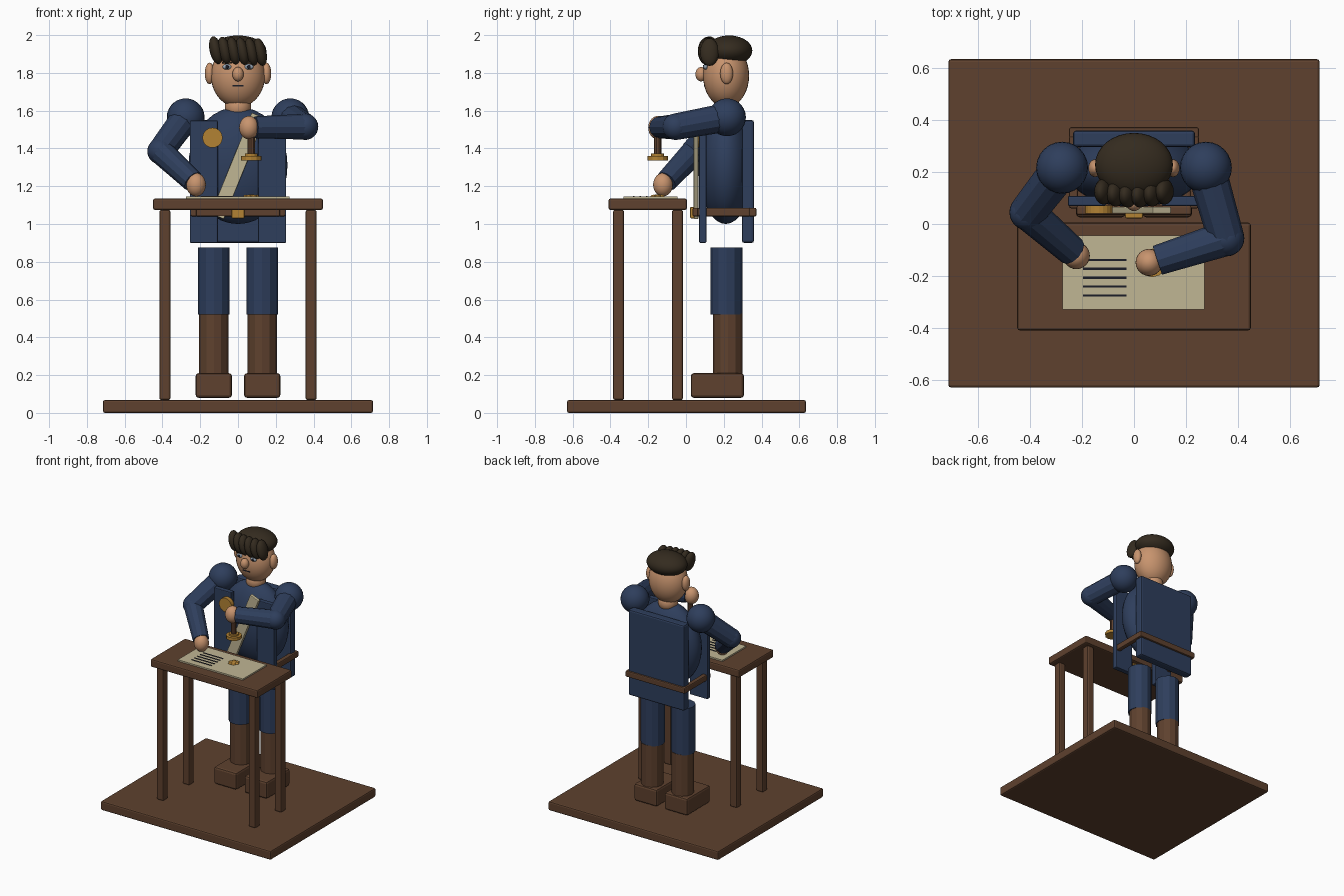
import bpy, math
from mathutils import Vector

if "Cube" in bpy.data.objects:
    bpy.data.objects.remove(bpy.data.objects["Cube"])


def mat(name, rgb):
    """Flat material from an sRGB triple (0-255)."""
    m = bpy.data.materials.new(name)
    lin = [((c / 255 + 0.055) / 1.055) ** 2.4 for c in rgb]
    m.diffuse_color = (*lin, 1)
    m.use_nodes = True
    m.node_tree.nodes["Principled BSDF"].inputs["Base Color"].default_value = m.diffuse_color
    return m


NAVY = mat("navy cloth", (46, 62, 92))
WOOD = mat("brown wood", (94, 65, 46))
SKIN = mat("skin", (200, 148, 110))
HAIR = mat("dark hair", (52, 43, 31))
GOLD = mat("gold", (178, 130, 52))
PAPER = mat("parchment", (192, 182, 148))
INK = mat("ink", (26, 28, 38))
EYE = mat("eye grey", (150, 165, 180))


def finish(name, material, smooth=False):
    o = bpy.context.object
    o.name = name
    o.data.materials.append(material)
    if smooth:
        bpy.ops.object.shade_smooth()
    return o


def box(name, lo, hi, material, bevel=0.01):
    """Bevelled box between two corners."""
    a, b = Vector(lo), Vector(hi)
    bpy.ops.mesh.primitive_cube_add(size=1, location=(a + b) / 2)
    o = finish(name, material)
    o.scale = b - a
    bpy.ops.object.transform_apply(location=False, rotation=False, scale=True)
    if bevel:
        m = o.modifiers.new("bevel", 'BEVEL')
        m.width, m.segments = bevel, 2
    return o


def ball(name, loc, radii, material, rot=(0, 0, 0), seg=24):
    bpy.ops.mesh.primitive_uv_sphere_add(segments=seg, ring_count=seg // 2 + 2,
                                         location=loc, rotation=rot)
    o = finish(name, material, True)
    o.scale = radii if isinstance(radii, tuple) else (radii,) * 3
    return o


def rod(name, a, b, r1, r2, material, sides=12):
    """Faceted, optionally tapered cylinder from a to b."""
    a, b = Vector(a), Vector(b)
    d = b - a
    bpy.ops.mesh.primitive_cone_add(vertices=sides, radius1=r1, radius2=r2,
                                    depth=d.length, location=(a + b) / 2)
    o = finish(name, material)
    o.rotation_euler = d.to_track_quat('Z', 'Y').to_euler()
    return o


# Floor and writing table
box("floor", (-.715, -.63, 0), (.715, .635, .068), WOOD)
box("table_top", (-.45, -.41, 1.075), (.45, .005, 1.135), WOOD)
for x in (-.387, .387):
    for y in (-.357, -.045):
        box("table_leg", (x - .029, y - .029, .068), (x + .029, y + .029, 1.075), WOOD)

# Document with written lines and a wax seal
box("document", (-.275, -.33, 1.135), (.272, -.045, 1.146), PAPER, 0)
for i in range(5):
    y = -.138 - .0345 * i
    box("written_line", (-.197, y - .004, 1.145), (-.028, y + .004, 1.149), INK, 0)
ball("seal_center", (.07, -.15, 1.148), (.025, .025, .009), GOLD, seg=12)
for i in range(6):
    a = i * math.pi / 3
    ball("seal_lobe", (.07 + .026 * math.cos(a), -.15 + .026 * math.sin(a), 1.147),
         (.015, .015, .008), GOLD, seg=12)

# Legs, boots and shoes
for s in (-1, 1):
    x = s * .128
    rod("trouser_leg", (x, .215, .52), (x, .215, .875), .084, .084, NAVY)
    rod("boot_shaft", (x, .222, .19), (x, .222, .525), .078, .078, WOOD)
    box("shoe", (x - .096, .026, .08), (x + .096, .307, .21), WOOD, .015)

# Torso and coat panels
ball("torso", (0, .21, 1.31), (.262, .145, .31), NAVY, seg=32)
box("coat_back", (-.235, .296, .9), (.235, .36, 1.55), NAVY, .012)
for s in (-1, 1):
    xs = sorted((s * .107, s * .255))
    box("coat_front", (xs[0], .07, .9), (xs[1], .108, 1.548), NAVY, .006)

# Belt ring and buckle
box("belt_back", (-.25, .33, 1.04), (.25, .373, 1.086), WOOD, .008)
box("belt_front", (-.222, .035, 1.04), (.222, .072, 1.086), WOOD, .008)
for s in (-1, 1):
    xs = sorted((s * .215, s * .25))
    box("belt_side", (xs[0], .06, 1.04), (xs[1], .34, 1.086), WOOD, .008)
box("buckle", (-.034, .022, 1.03), (.034, .045, 1.09), GOLD, .005)

# Sash and medal
a, b = Vector((-.11, 0, 1.04)), Vector((.108, 0, 1.575))
sash = box("sash", (-.038, .04, 1.01), (.038, .066, 1.01 + (b - a).length), PAPER, .004)
sash.location = (a + b) / 2 + Vector((0, .053, 0))
sash.rotation_euler.y = math.atan2(b.x - a.x, b.z - a.z)
rod("medal", (-.135, .04, 1.457), (-.135, .072, 1.457), .053, .053, GOLD, 20)

# Arms: shoulder, elbow, wrist
arms = {
    "left": ((-.277, .217, 1.565), (-.41, .045, 1.385), (-.238, -.105, 1.225), (-.222, -.122, 1.208)),
    "right": ((.277, .217, 1.565), (.355, -.055, 1.515), (.09, -.14, 1.512), (.058, -.148, 1.51)),
}
for side, (sh, el, wr, hand) in arms.items():
    ball(side + "_shoulder", sh, .1, NAVY)
    rod(side + "_upper_arm", sh, el, .076, .07, NAVY)
    ball(side + "_elbow", el, .07, NAVY)
    rod(side + "_forearm", el, wr, .068, .058, NAVY)
    ball(side + "_hand", hand, (.052, .052, .062), SKIN)

# Hand stamp
rod("stamp_handle", (.07, -.15, 1.36), (.07, -.15, 1.48), .02, .02, WOOD, 10)
rod("stamp_collar", (.07, -.15, 1.355), (.07, -.15, 1.372), .034, .034, GOLD, 12)
rod("stamp_base", (.07, -.15, 1.337), (.07, -.15, 1.36), .055, .055, GOLD, 12)

# Head, ears, nose and face details
ball("neck", (0, .215, 1.62), (.07, .07, .07), SKIN)
ball("head", (0, .212, 1.785), (.143, .122, .167), SKIN, seg=32)
for s in (-1, 1):
    ball("ear", (s * .15, .215, 1.797), (.026, .034, .057), SKIN)
    ball("eye", (s * .058, .104, 1.832), (.024, .012, .015), EYE, seg=16)
    ball("pupil", (s * .058, .094, 1.832), (.01, .005, .011), INK, seg=12)
    box("eyebrow", (s * .058 - .026, .094, 1.85), (s * .058 + .026, .108, 1.858), HAIR, 0)
ball("nose", (0, .08, 1.793), (.03, .03, .038), SKIN)
box("mouth", (-.03, .095, 1.728), (.03, .107, 1.735), INK, 0)

# Hair cap and slanted fringe locks
ball("hair_cap", (0, .228, 1.918), (.15, .123, .08), HAIR, seg=32)
for i in range(6):
    t = i - 2.5
    ball("fringe_lock", (t * .047, .112 + .004 * t * t * .5, 1.915 - .002 * t),
         (.033, .05, .075), HAIR, rot=(0, -.22, 0), seg=16)
